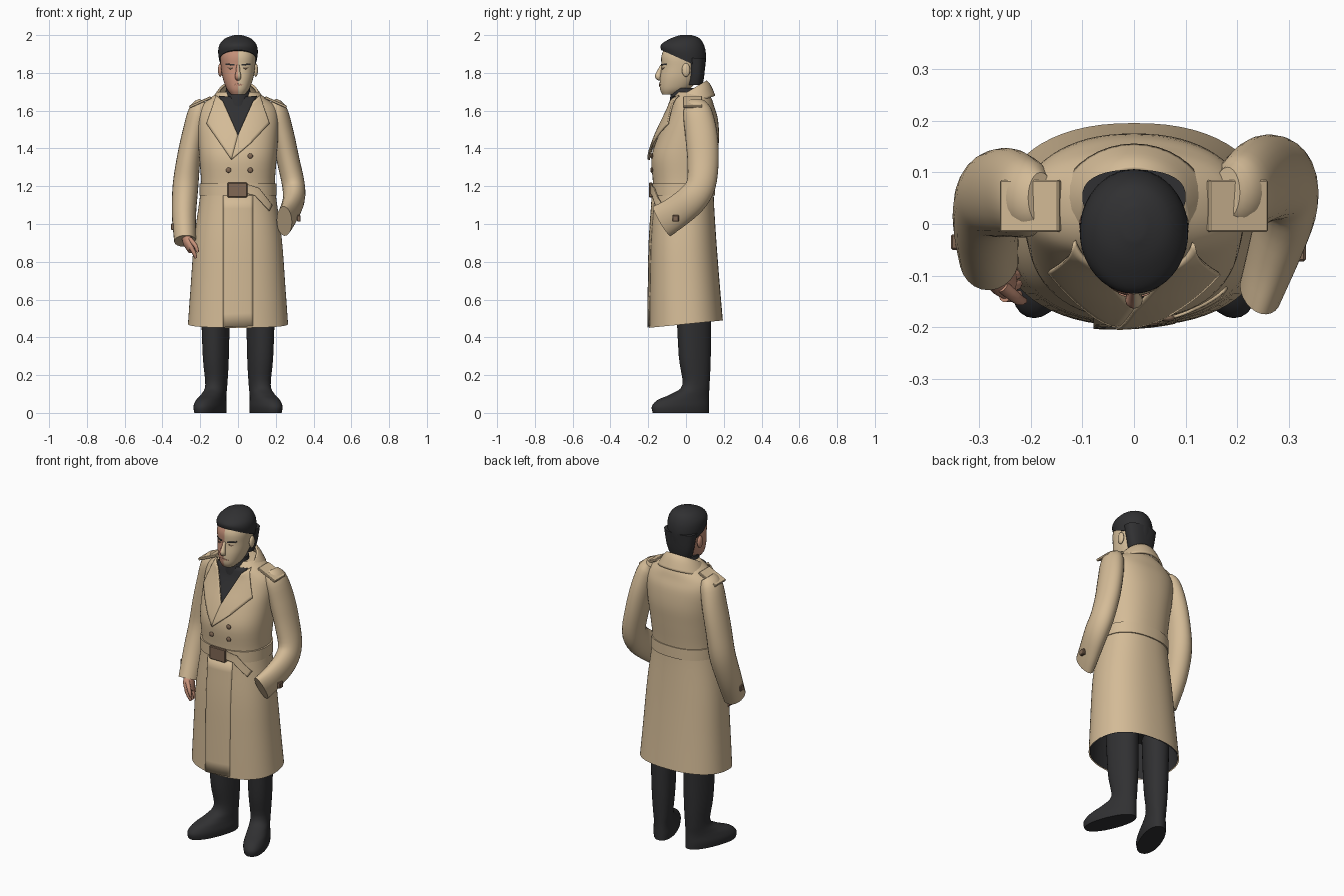
import bpy, bmesh, math
from mathutils import Vector
from mathutils.bvhtree import BVHTree

if "Cube" in bpy.data.objects:
    bpy.data.objects.remove(bpy.data.objects["Cube"], do_unlink=True)


def material(name, r, g, b):
    m = bpy.data.materials.new(name)
    m.use_nodes = True
    m.diffuse_color = (r, g, b, 1)
    node = m.node_tree.nodes["Principled BSDF"]
    node.inputs["Base Color"].default_value = (r, g, b, 1)
    node.inputs["Roughness"].default_value = 0.8
    return m


COAT = material("coat tan", 0.66, 0.50, 0.31)
DARK = material("charcoal", 0.03, 0.03, 0.032)
PALE = material("pale skin", 0.70, 0.54, 0.34)
ROSY = material("rosy skin", 0.56, 0.28, 0.19)
BROWN = material("buckle brown", 0.22, 0.14, 0.09)


def finish(name, bm, mat, angle=40):
    bmesh.ops.recalc_face_normals(bm, faces=bm.faces[:])
    mesh = bpy.data.meshes.new(name)
    bm.to_mesh(mesh)
    bm.free()
    mesh.materials.append(mat)
    mesh.polygons.foreach_set("use_smooth", [True] * len(mesh.polygons))
    mesh.set_sharp_from_angle(angle=math.radians(angle))
    ob = bpy.data.objects.new(name, mesh)
    bpy.context.collection.objects.link(ob)
    return ob


def thicken(ob, amount):
    mod = ob.modifiers.new("thickness", "SOLIDIFY")
    mod.thickness = amount
    mod.offset = 0


def smooth_rows(rows, steps=4):
    """Spline through rows of numbers."""
    out = []
    for i in range(len(rows) - 1):
        a, b, c, d = rows[max(i - 1, 0)], rows[i], rows[i + 1], rows[min(i + 2, len(rows) - 1)]
        for s in range(steps):
            t = s / steps
            out.append([q + t / 2 * (r - p + t * (2 * p - 5 * q + 4 * r - w + t * (3 * (q - r) + w - p)))
                        for p, q, r, w in zip(a, b, c, d)])
    return out + [list(rows[-1])]


def skin_rings(rings, caps):
    bm = bmesh.new()
    loops = [[bm.verts.new(p) for p in ring] for ring in rings]
    for lo, hi in zip(loops, loops[1:]):
        for i in range(len(lo)):
            j = (i + 1) % len(lo)
            bm.faces.new((lo[i], lo[j], hi[j], hi[i]))
    if caps[0]:
        bm.faces.new(loops[0])
    if caps[1]:
        bm.faces.new(loops[-1])
    return bm


def circle(power, n):
    for k in range(n):
        a = math.tau * k / n
        c, s = math.cos(a), math.sin(a)
        yield (math.copysign(abs(c) ** (2 / power), c), math.copysign(abs(s) ** (2 / power), s))


def loft(name, mat, rows, power=2.0, n=40, caps=(True, True), grow=0):
    """Stacked rings; each row is height, slope along y, half width, front, back."""
    rings = []
    for z, slope, rx, y0, y1 in smooth_rows(rows):
        ring = []
        for c, s in circle(power, n):
            y = (y0 + y1) / 2 + s * ((y1 - y0) / 2 + grow)
            ring.append((c * (rx + grow), y, z + slope * y))
        rings.append(ring)
    return finish(name, skin_rings(rings, caps), mat)


def tube(name, mat, rows, n=24):
    """Limb along a path; each row is x, y, z, side radius, depth radius."""
    rows = smooth_rows(rows)
    rings = []
    for i, row in enumerate(rows):
        before, after = rows[max(i - 1, 0)], rows[min(i + 1, len(rows) - 1)]
        t = (Vector(after[:3]) - Vector(before[:3])).normalized()
        u = Vector((1, 0, 0))
        u = (u - t * u.dot(t)).normalized()
        v = t.cross(u)
        rings.append([Vector(row[:3]) + u * c * row[3] + v * s * row[4] for c, s in circle(2, n)])
    return finish(name, skin_rings(rings, (True, True)), mat)


def box(name, mat, loc, size, turn=(0, 0, 0)):
    bm = bmesh.new()
    bmesh.ops.create_cube(bm, size=1)
    bmesh.ops.scale(bm, vec=size, verts=bm.verts)
    bmesh.ops.bevel(bm, geom=bm.edges[:], offset=min(size) * 0.2, segments=1, affect="EDGES")
    ob = finish(name, bm, mat, 20)
    ob.location, ob.rotation_euler = loc, turn
    return ob


def ball(name, mat, loc, size):
    bm = bmesh.new()
    bmesh.ops.create_uvsphere(bm, u_segments=16, v_segments=10, radius=1)
    bmesh.ops.scale(bm, vec=size, verts=bm.verts)
    ob = finish(name, bm, mat)
    ob.location = loc
    return ob


def drape(name, mat, target, outline, lift, thick=0.006, fade=None):
    """Cut a flat outline and lay it on the front of the target."""
    tree = BVHTree.FromPolygons([v.co for v in target.data.vertices],
                                [p.vertices[:] for p in target.data.polygons])
    bm = bmesh.new()
    bm.faces.new([bm.verts.new((x, -1, z)) for x, z in outline])
    bmesh.ops.triangulate(bm, faces=bm.faces[:])
    bmesh.ops.subdivide_edges(bm, edges=bm.edges[:], cuts=9, use_grid_fill=True)
    for v in bm.verts:
        hit = tree.ray_cast(v.co, Vector((0, 1, 0)))[0] or tree.find_nearest(v.co)[0]
        v.co.y = hit.y - (lift - fade * (v.co.x - outline[0][0]) if fade else lift)
    ob = finish(name, bm, mat)
    thicken(ob, thick)
    return ob


# Coat body, dark lining and belt
body = [(0.47, 0.1, 0.265, -0.197, 0.195), (0.68, 0.04, 0.25, -0.195, 0.178),
        (0.92, 0, 0.232, -0.19, 0.16), (1.14, 0, 0.202, -0.175, 0.147),
        (1.22, 0, 0.195, -0.175, 0.15), (1.35, 0, 0.205, -0.183, 0.165),
        (1.46, 0, 0.212, -0.15, 0.175), (1.56, 0, 0.215, -0.105, 0.168),
        (1.62, 0, 0.2, -0.08, 0.15), (1.665, 0, 0.15, -0.07, 0.135), (1.7, 0, 0.1, -0.05, 0.11)]
coat = loft("coat_body", COAT, body, 2.3, 64, (False, True))
loft("coat_lining", DARK, body[:2], 2.3, 48, (False, True), -0.006)
belt = [(z, 0, 0.2, -0.176, 0.149) for z in (1.15, 1.215)]
loft("belt", COAT, belt, 2.3, 64, grow=0.005)
box("belt_buckle", BROWN, (-0.003, -0.186, 1.18), (0.105, 0.02, 0.078))
drape("belt_tail", COAT, coat, [(0.05, 1.21), (0.11, 1.19), (0.18, 1.1), (0.165, 1.07), (0.09, 1.15), (0.05, 1.16)], 0.014)
drape("front_flap", COAT, coat, [(-0.078, 1.15), (-0.078, 0.453), (0.08, 0.46), (0.08, 1.15)], 0.009, 0.004, 0.06)

# Turtleneck, lapels, collar
drape("sweater_front", DARK, coat, [(-0.1, 1.675), (0, 1.45), (0.1, 1.675)], 0.005)
loft("sweater_neck", DARK, [(1.58, 0, 0.08, -0.09, 0.06), (1.66, 0, 0.074, -0.085, 0.06), (1.72, 0, 0.062, -0.075, 0.06)])
drape("right_lapel", COAT, coat, [(-0.115, 1.68), (-0.165, 1.53), (-0.035, 1.34), (0, 1.47), (-0.08, 1.65)], 0.014, 0.009)
drape("left_lapel", COAT, coat, [(0.115, 1.68), (0.165, 1.53), (0.07, 1.43), (-0.035, 1.34), (0, 1.47), (0.08, 1.65)], 0.018, 0.009)
collar = loft("collar", COAT, [(1.625, 0.35, 0.145, -0.11, 0.15), (1.665, 0.55, 0.118, -0.1, 0.125),
                              (1.69, 0.62, 0.1, -0.095, 0.105)], caps=(False, False))
bm = bmesh.new()
bm.from_mesh(collar.data)
bmesh.ops.delete(bm, geom=[f for f in bm.faces if f.calc_center_median().y < -0.06], context="FACES")
bm.to_mesh(collar.data)
bm.free()
thicken(collar, 0.012)

# Buttons in two rows
for x in (-0.05, 0.065):
    for z in (1.285, 1.36):
        if z < 1.3 or x > 0:
            ball("button", BROWN, (x, -0.182, z), (0.014, 0.007, 0.014))

# Sleeves, epaulettes and cuff tabs
tube("right_sleeve", COAT, [(-0.18, 0.05, 1.645, 0.03, 0.05), (-0.205, 0.05, 1.6, 0.055, 0.075),
     (-0.235, 0.06, 1.48, 0.06, 0.085), (-0.262, 0.06, 1.34, 0.063, 0.085),
     (-0.278, 0.05, 1.2, 0.068, 0.08), (-0.286, 0, 1.05, 0.064, 0.076), (-0.28, -0.065, 0.91, 0.058, 0.07)])
tube("left_sleeve", COAT, [(0.18, 0.06, 1.645, 0.03, 0.05), (0.205, 0.06, 1.6, 0.055, 0.075),
     (0.235, 0.08, 1.48, 0.06, 0.085), (0.265, 0.09, 1.34, 0.06, 0.083), (0.293, 0.08, 1.21, 0.06, 0.078),
     (0.295, 0.03, 1.13, 0.058, 0.082), (0.27, -0.055, 1.06, 0.05, 0.085), (0.245, -0.128, 1.015, 0.042, 0.09)])
for side in (-1, 1):
    box("epaulette", COAT, (side * 0.2, 0.035, 1.645), (0.125, 0.1, 0.014), (0, side * 0.42, 0))
box("right_cuff_tab", BROWN, (-0.346, -0.035, 0.985), (0.016, 0.03, 0.035))
box("left_cuff_tab", BROWN, (0.322, -0.055, 1.03), (0.02, 0.035, 0.035))

# Bare right hand with fingers and thumb
tube("right_hand", ROSY, [(-0.275, -0.075, 0.94, 0.025, 0.03), (-0.262, -0.095, 0.9, 0.028, 0.042), (-0.245, -0.11, 0.86, 0.02, 0.038)])
for k in range(4):
    y = -0.14 + 0.02 * k
    tube("finger", ROSY, [(-0.25, y, 0.88, 0.012, 0.011), (-0.232, y, 0.845, 0.011, 0.01), (-0.222, y + 0.005, 0.82, 0.007, 0.007)], 10)
tube("thumb", ROSY, [(-0.255, -0.12, 0.92, 0.013, 0.013), (-0.225, -0.145, 0.885, 0.011, 0.011), (-0.213, -0.148, 0.85, 0.007, 0.007)], 10)

# Trouser legs with boots, toes turned out
boot = [(0, 0, 0.062, -0.235, 0.08), (0.035, 0, 0.066, -0.24, 0.08), (0.07, 0, 0.06, -0.205, 0.08),
        (0.1, 0, 0.055, -0.13, 0.08), (0.15, 0, 0.054, -0.065, 0.082), (0.3, 0, 0.064, -0.085, 0.088),
        (0.6, 0, 0.072, -0.1, 0.09)]
for side in (-1, 1):
    leg = loft("leg_and_boot", DARK, boot, 2.2, 32)
    leg.location = (side * 0.118, 0.045, 0)
    leg.rotation_euler.z = side * 0.38

# Head, rosy on its right half
head = loft("head", PALE, [(1.685, 0, 0.035, -0.125, -0.05), (1.715, 0, 0.06, -0.138, 0.02),
            (1.77, 0, 0.08, -0.138, 0.06), (1.83, 0, 0.09, -0.13, 0.08), (1.89, 0, 0.094, -0.13, 0.09),
            (1.94, 0, 0.08, -0.105, 0.08), (1.975, 0, 0.05, -0.06, 0.05)], 2.2)
head.data.materials.append(ROSY)
for p in head.data.polygons:
    p.material_index = int(p.center.x < 0)
nose = tube("nose", PALE, [(0, -0.128, 1.84, 0.008, 0.008), (0, -0.14, 1.805, 0.012, 0.014),
                           (0, -0.147, 1.78, 0.017, 0.017), (0, -0.135, 1.765, 0.012, 0.008)], 12)
nose.data.materials.append(ROSY)
for p in nose.data.polygons:
    p.material_index = int(p.center.x < 0)
for side, skin in ((-1, ROSY), (1, PALE)):
    ball("ear", skin, (side * 0.094, 0, 1.815), (0.012, 0.022, 0.036))
    drape("eyebrow", DARK, head, [(side * 0.018, 1.846), (side * 0.065, 1.85), (side * 0.065, 1.843), (side * 0.018, 1.838)], 0.001, 0.004)
    drape("eye", BROWN, head, [(side * 0.025, 1.828), (side * 0.055, 1.828), (side * 0.04, 1.818)], 0.001, 0.004)
drape("mouth", ROSY, head, [(-0.03, 1.737), (0, 1.743), (0.03, 1.737), (0, 1.729)], 0.001, 0.004)

# Hair cap and nape
loft("hair_cap", DARK, [(1.862, -0.45, 0.1, -0.132, 0.1), (1.91, -0.25, 0.105, -0.134, 0.106),
     (1.95, -0.1, 0.097, -0.118, 0.098), (1.983, 0, 0.068, -0.08, 0.072), (2, 0, 0.02, -0.03, 0.03)])
loft("hair_nape", DARK, [(1.735, 0, 0.068, 0.005, 0.088), (1.79, 0, 0.085, 0.01, 0.097), (1.88, 0, 0.1, 0, 0.105)], 2.4)
